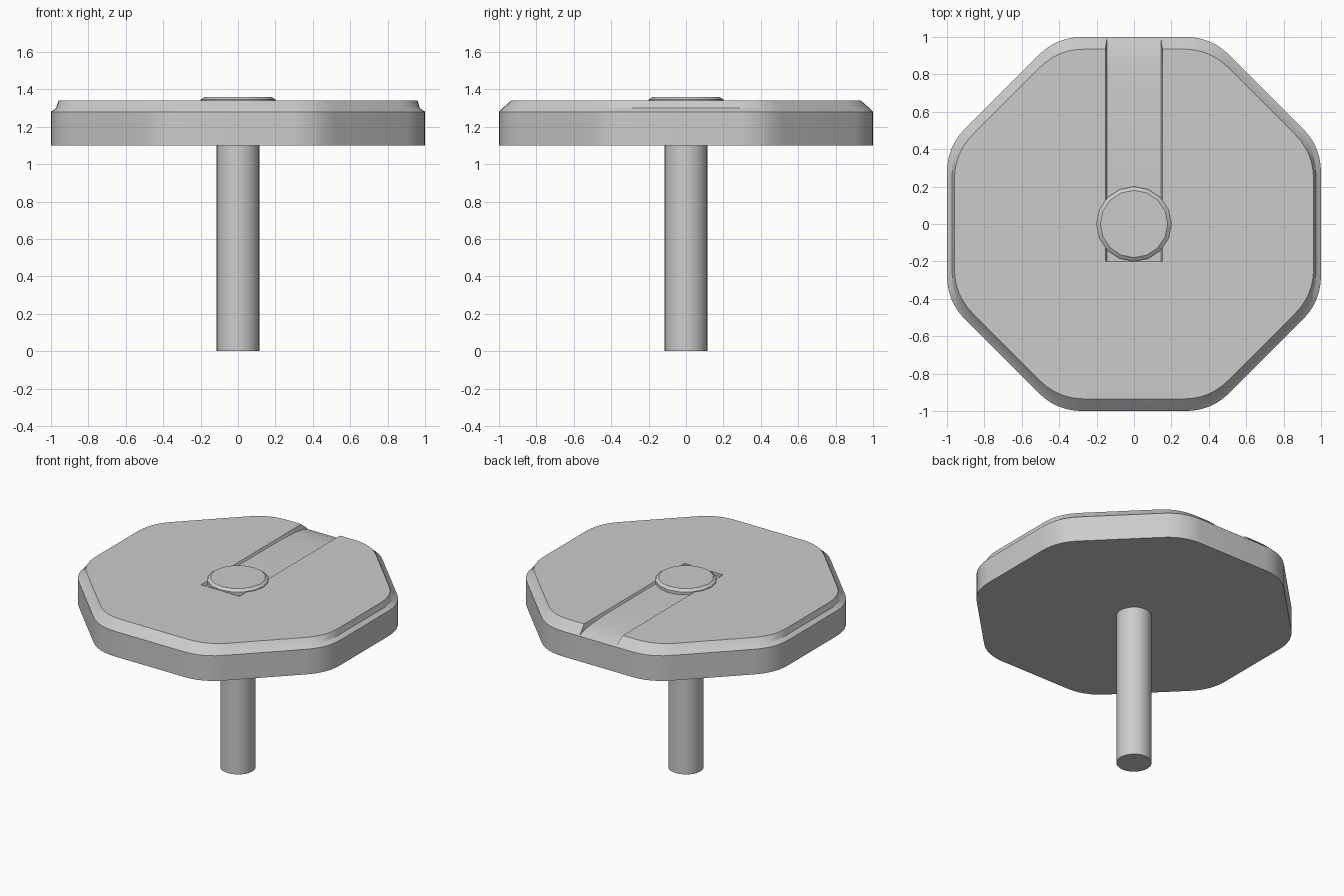
import bpy, bmesh, math
from mathutils import Vector

if "Cube" in bpy.data.objects:
    bpy.data.objects.remove(bpy.data.objects["Cube"])


def make_object(name, bm, smooth=True):
    bmesh.ops.recalc_face_normals(bm, faces=bm.faces)
    mesh = bpy.data.meshes.new(name)
    bm.to_mesh(mesh)
    bm.free()
    ob = bpy.data.objects.new(name, mesh)
    bpy.context.collection.objects.link(ob)
    if smooth:
        shade(ob)
    return ob


def shade(ob):
    bpy.ops.object.select_all(action='DESELECT')
    ob.select_set(True)
    bpy.context.view_layer.objects.active = ob
    bpy.ops.object.shade_smooth_by_angle(angle=math.radians(25))


def loft(name, loops, smooth=True):
    """Skin a stack of equal-length loops and close both ends."""
    bm = bmesh.new()
    rings = [[bm.verts.new(p) for p in loop] for loop in loops]
    n = len(rings[0])
    for a, b in zip(rings, rings[1:]):
        for i in range(n):
            j = (i + 1) % n
            bm.faces.new((a[i], a[j], b[j], b[i]))
    bm.faces.new(rings[0][::-1])
    bm.faces.new(rings[-1])
    return make_object(name, bm, smooth)


def circle(r, z, n=16):
    return [(r * math.cos(math.tau * i / n), r * math.sin(math.tau * i / n), z) for i in range(n)]


def octagon(ax, ay, c, z, trim=0.14, segs=6):
    """Octagon with flat sides at ax / ay, diagonals x+y=c, rounded corners."""
    u, v = c - ax, c - ay
    corners = [Vector((x, y, z)) for x, y in
               ((ax, -u), (ax, u), (v, ay), (-v, ay), (-ax, u), (-ax, -u), (-v, -ay), (v, -ay))]
    pts = []
    for i, p in enumerate(corners):
        a = p + (corners[i - 1] - p).normalized() * trim
        b = p + (corners[(i + 1) % 8] - p).normalized() * trim
        for k in range(segs + 1):
            t = k / segs
            pts.append(a * (1 - t) ** 2 + p * 2 * t * (1 - t) + b * t * t)
    return pts


# Octagonal plate with a bevelled top rim
plate = loft("plate", [
    octagon(1, 1, 1.414, 1.10),
    octagon(1, 1, 1.414, 1.28),
    octagon(0.972, 0.98, 1.38, 1.30),
    octagon(0.96, 0.935, 1.34, 1.34)], smooth=False)

# Shallow channel from the pocket under the cap out through the rear rim
floor = [(-0.20, 1.32), (0.20, 1.325), (0.70, 1.323), (0.85, 1.315), (0.94, 1.303), (1.00, 1.282), (1.1, 1.25)]
sections = [[(-0.144, y, z), (0.144, y, z), (0.155, y, 1.345), (0.155, y, 1.45),
             (-0.155, y, 1.45), (-0.155, y, 1.345)] for y, z in floor]
cutter = loft("channel_cutter", sections, smooth=False)
cutter.hide_render = True
cut = plate.modifiers.new("channel", 'BOOLEAN')
cut.operation = 'DIFFERENCE'
cut.solver = 'EXACT'
cut.object = cutter
bpy.ops.object.select_all(action='DESELECT')
plate.select_set(True)
bpy.context.view_layer.objects.active = plate
bpy.ops.object.modifier_apply(modifier=cut.name)
bpy.data.objects.remove(cutter)
shade(plate)

# Chamfered centre cap
loft("centre_cap", [circle(0.20, 1.31), circle(0.20, 1.345), circle(0.18, 1.36)])

# Shaft below the plate
loft("shaft", [circle(0.115, 0, 24), circle(0.115, 1.12, 24)])
